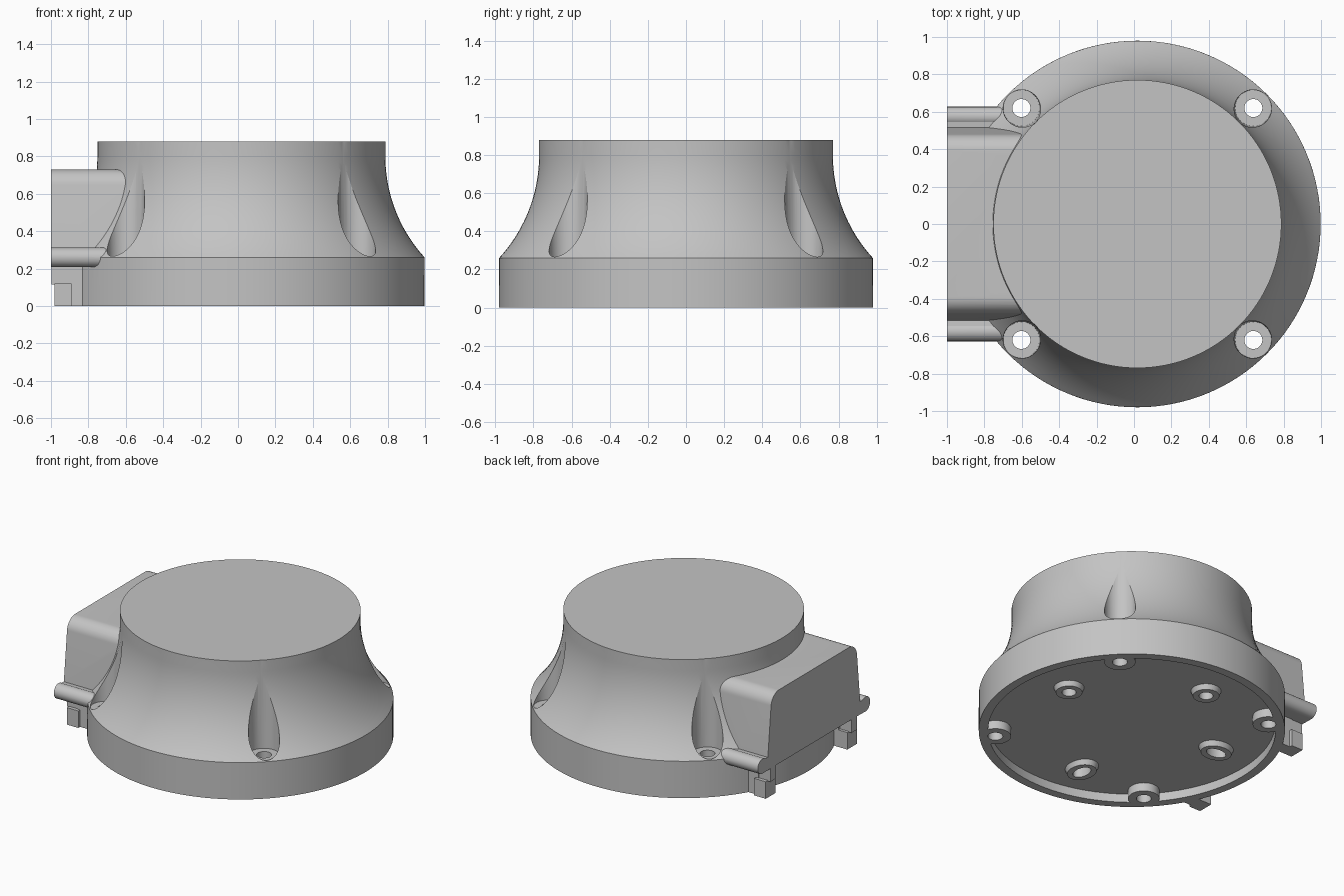
import bpy, bmesh, math
from mathutils import Matrix, Vector

old = bpy.data.objects.get("Cube")
if old:
    bpy.data.objects.remove(old, do_unlink=True)

CX = 0.018            # axis of the round body
FLOOR = 0.06          # underside recess depth

grey = bpy.data.materials.new("plain_grey")
grey.use_nodes = True
grey.diffuse_color = (0.55, 0.55, 0.55, 1)
grey.node_tree.nodes["Principled BSDF"].inputs["Base Color"].default_value = (0.55, 0.55, 0.55, 1)


def make(name, bm):
    bmesh.ops.recalc_face_normals(bm, faces=bm.faces)
    me = bpy.data.meshes.new(name)
    bm.to_mesh(me)
    bm.free()
    me.materials.append(grey)
    ob = bpy.data.objects.new(name, me)
    bpy.context.collection.objects.link(ob)
    return ob


def lathe(name, profile, steps=128):
    bm = bmesh.new()
    vs = [bm.verts.new((CX + r, 0, z)) for r, z in profile]
    edges = [bm.edges.new(p) for p in zip(vs, vs[1:])]
    bmesh.ops.spin(bm, geom=vs + edges, cent=(CX, 0, 0), axis=(0, 0, 1),
                   angle=2 * math.pi, steps=steps, use_duplicate=False)
    bmesh.ops.remove_doubles(bm, verts=bm.verts, dist=0.0005)
    return make(name, bm)


def cone(name, x, y, r0, r1, z0, z1, stretch=(1, 1)):
    bm = bmesh.new()
    m = Matrix.Translation((x, y, (z0 + z1) / 2)) @ Matrix.Diagonal((*stretch, 1, 1))
    bmesh.ops.create_cone(bm, cap_ends=True, segments=64, radius1=r0, radius2=r1,
                          depth=z1 - z0, matrix=m)
    return make(name, bm)


def box(name, lo, hi):
    bm = bmesh.new()
    lo, hi = Vector(lo), Vector(hi)
    m = Matrix.Translation((lo + hi) / 2) @ Matrix.Diagonal((*(hi - lo), 1))
    bmesh.ops.create_cube(bm, size=1, matrix=m)
    return make(name, bm)


def extrude_x(name, section, x0, x1):
    bm = bmesh.new()
    face = bm.faces.new([bm.verts.new((x0, y, z)) for y, z in section])
    out = bmesh.ops.extrude_face_region(bm, geom=[face])
    moved = [v for v in out["geom"] if isinstance(v, bmesh.types.BMVert)]
    bmesh.ops.translate(bm, verts=moved, vec=(x1 - x0, 0, 0))
    return make(name, bm)


def arc(cy, cz, r, a0, a1, n=12):
    return [(cy + r * math.cos(math.radians(a0 + (a1 - a0) * i / n)),
             cz + r * math.sin(math.radians(a0 + (a1 - a0) * i / n))) for i in range(n + 1)]


def combine(target, parts, operation):
    for part in parts:
        mod = target.modifiers.new("join", "BOOLEAN")
        mod.operation, mod.solver, mod.object = operation, "EXACT", part
        part.hide_render = True
    bpy.context.view_layer.update()
    dg = bpy.context.evaluated_depsgraph_get()
    me = bpy.data.meshes.new_from_object(target.evaluated_get(dg))
    target.modifiers.clear()
    target.data = me
    for part in parts:
        bpy.data.objects.remove(part, do_unlink=True)


# Round body: rim, concave flare, flat top and recessed underside
flare = [(1.57 - math.sqrt(0.64 - (0.8 - z) ** 2), z)
         for z in [0.26 + 0.54 * i / 20 for i in range(21)]]
body = lathe("round_housing", [(0, FLOOR), (0.92, FLOOR), (0.92, 0), (0.98, 0)]
             + flare + [(0.77, 0.88), (0, 0.88)])

# Side connector box: drafted sides, rounded top corners, a round rail along each lower edge
half = ([(0.46, 0.21)] + arc(0.575, 0.26, 0.052, -90, 125, 24)
        + [(0.515, 0.3)] + arc(0.39, 0.64, 0.09, 6, 90))
section = half + [(-y, z) for y, z in reversed(half)]
adds = [extrude_x("connector_box", section, -1.0, -0.3)]

# Feet under the connector box: back wall, low front block and a ledge above it
for name, x0, x1, inner, outer, z0, z1 in [
        ("foot_wall", -0.91, -0.813, 0.40, 0.49, 0, 0.24),
        ("foot_block", -0.98, -0.89, 0.40, 0.51, 0, 0.12),
        ("foot_ledge", -0.998, -0.9, 0.42, 0.485, 0.115, 0.24)]:
    for side in (-1, 1):
        y0, y1 = sorted((side * inner, side * outer))
        adds.append(box(name, (x0, y0, z0), (x1, y1, z1)))

# Screw bosses at the corners and smaller bosses on the underside
screws = [(CX + sx * 0.62, sy * 0.62) for sx in (-1, 1) for sy in (-1, 1)]
adds += [cone("screw_boss", x, y, 0.1, 0.1, 0, 0.15) for x, y in screws]
mounts = [(0.61, 0.08, (1, 1)), (-0.09, 0.61, (1, 1)),
          (-0.11, -0.65, (1, 1.25)), (-0.61, 0.09, (1.25, 1))]
adds += [cone("mount_boss", x, y, 0.085, 0.11, 0.025, 0.1, s) for x, y, s in mounts]
combine(body, adds, "UNION")

# Screw grooves, through holes and blind mounting holes
cuts = []
for x, y in screws:
    cuts.append(cone("groove_cutter", x, y, 0.097, 0.111, 0.262, 1.0))
    cuts.append(cone("hole_cutter", x, y, 0.048, 0.048, -0.1, 0.4))
for x, y, s in mounts:
    slot = tuple(1 + 2.4 * (k - 1) for k in s)
    cuts.append(cone("mount_hole_cutter", x, y, 0.045, 0.045, -0.1, 0.15, slot))
combine(body, cuts, "DIFFERENCE")

bpy.ops.object.select_all(action="DESELECT")
body.select_set(True)
bpy.context.view_layer.objects.active = body
bpy.ops.object.shade_smooth_by_angle(angle=math.radians(14))
